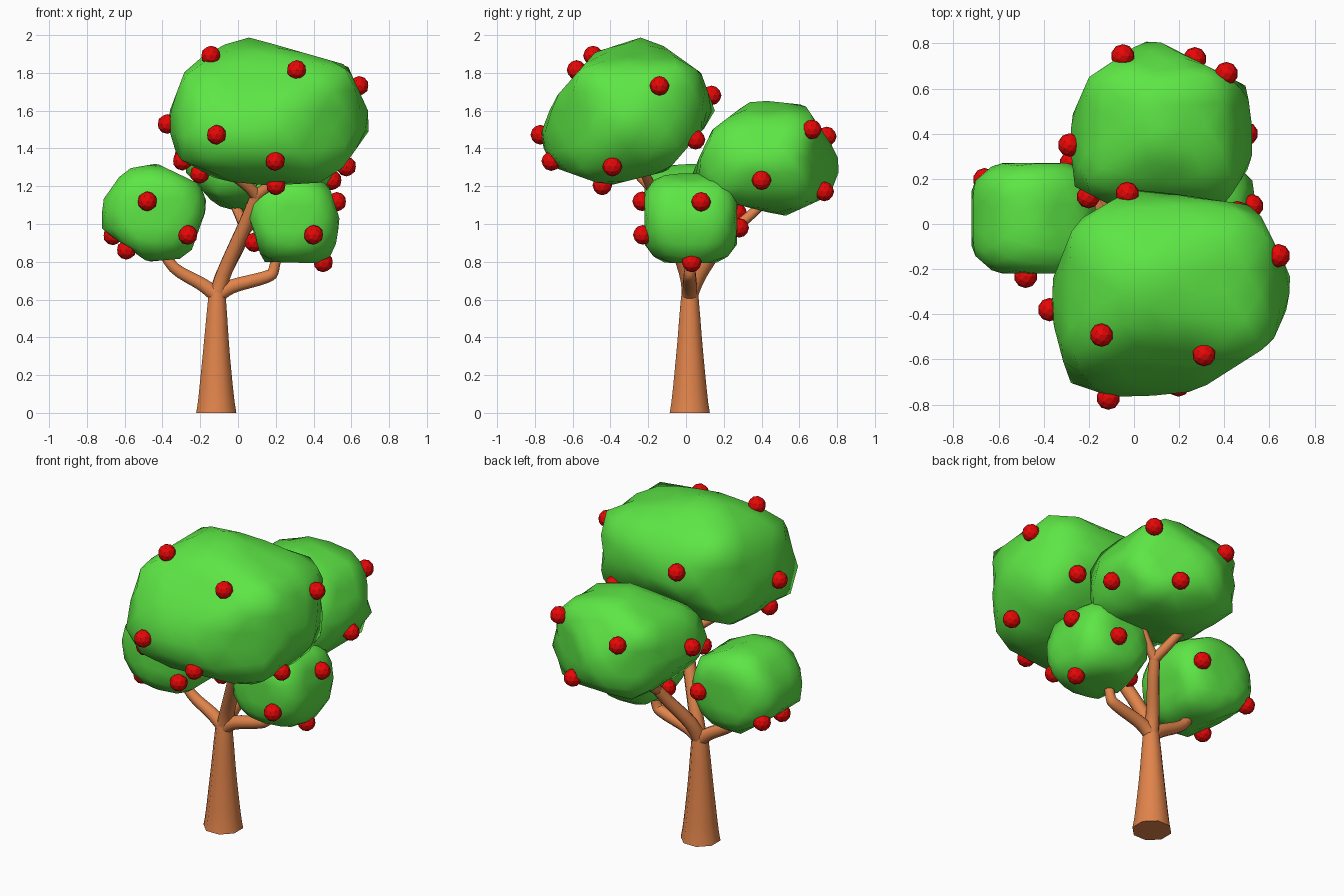
import bpy, bmesh
from mathutils import Matrix, Vector

cube = bpy.data.objects.get("Cube")
if cube:
    bpy.data.objects.remove(cube, do_unlink=True)


def material(name, rgb):
    mat = bpy.data.materials.new(name)
    mat.use_nodes = True
    mat.diffuse_color = (*rgb, 1)
    mat.node_tree.nodes["Principled BSDF"].inputs["Base Color"].default_value = (*rgb, 1)
    return mat


leaf_green = material("leaf_green", (0.11, 0.79, 0.06))
bark_brown = material("bark_brown", (0.75, 0.23, 0.07))
fruit_red = material("fruit_red", (0.8, 0.002, 0.002))


def add_object(name, bm, mat, smooth):
    mesh = bpy.data.meshes.new(name)
    bmesh.ops.recalc_face_normals(bm, faces=bm.faces[:])
    bm.to_mesh(mesh)
    bm.free()
    for poly in mesh.polygons:
        poly.use_smooth = smooth
    mesh.materials.append(mat)
    obj = bpy.data.objects.new(name, mesh)
    bpy.context.collection.objects.link(obj)
    return obj


def pressing_planes(outline, a, b, center):
    """Outward normal and distance from the center for each edge of a convex outline."""
    middle = Vector((center[a], center[b]))
    for p, q in zip(outline, outline[1:] + outline[:1]):
        edge = Vector(q) - Vector(p)
        flat = Vector((edge.y, -edge.x)).normalized()
        distance = flat.dot(Vector(p) - middle)
        normal = Vector((0, 0, 0))
        normal[a], normal[b] = flat if distance > 0 else -flat
        yield normal, abs(distance)


def foliage(name, depth, front, side=(), top=(), power=2.4, swell=1.1):
    """Swollen round clump, pressed flat against its convex outlines."""
    spans = [[p[0] for p in front], depth, [p[1] for p in front]]
    low = Vector([min(s) for s in spans])
    high = Vector([max(s) for s in spans])
    center, radius = (low + high) / 2, (high - low) / 2
    planes = [*pressing_planes(front, 0, 2, center),
              *pressing_planes(side, 1, 2, center),
              *pressing_planes(top, 0, 1, center)]
    bm = bmesh.new()
    bmesh.ops.create_icosphere(bm, subdivisions=3, radius=1)
    for v in bm.verts:
        d = v.co.normalized()
        size = swell * sum(abs(k) ** power for k in d) ** (-1 / power)
        co = Vector([d[i] * size * radius[i] for i in range(3)])
        # the front and back always stay within the depth
        press = max(1, abs(co.y) / radius.y, max(n.dot(co) / h for n, h in planes))
        v.co = center + co / press
    return add_object(name, bm, leaf_green, True)


def fruit(name, clump, places):
    """Faceted fruit seated on the surface of a clump."""
    for i, place in enumerate(places):
        _, seat, normal, _ = clump.closest_point_on_mesh(Vector(place))
        bm = bmesh.new()
        bmesh.ops.create_icosphere(bm, subdivisions=2, radius=0.052)
        bmesh.ops.translate(bm, verts=bm.verts[:], vec=seat + normal * 0.012)
        add_object(f"{name}_{i + 1}", bm, fruit_red, False)


def limb(name, start, end, points, sides=8):
    """Smoothed tube through the points, tapering from one radius to another."""
    pts = [Vector(p) for p in points]
    path = []
    for i in range(len(pts) - 1):
        p0, p1, p2 = pts[max(i - 1, 0)], pts[i], pts[i + 1]
        p3 = pts[min(i + 2, len(pts) - 1)]
        for t in (0, 0.25, 0.5, 0.75):
            path.append(0.5 * (2 * p1 + (p2 - p0) * t
                               + (2 * p0 - 5 * p1 + 4 * p2 - p3) * t ** 2
                               + (3 * p1 - p0 - 3 * p2 + p3) * t ** 3))
    path.append(pts[-1])
    last = len(path) - 1
    bm = bmesh.new()
    rings = []
    for i, p in enumerate(path):
        tangent = path[min(i + 1, last)] - path[max(i - 1, 0)]
        turn = Vector((0, 0, 1)).rotation_difference(tangent.normalized())
        spoke = Vector((start + (end - start) * i / last, 0, 0))
        ring = []
        for k in range(sides):
            spin = Matrix.Rotation(6.28318 * (k + 0.5) / sides, 3, "Z")
            ring.append(bm.verts.new(p + turn @ (spin @ spoke)))
        rings.append(ring)
    for a, b in zip(rings, rings[1:]):
        for k in range(sides):
            n = (k + 1) % sides
            bm.faces.new((a[k], a[n], b[n], b[k]))
    bm.faces.new(rings[0])
    bm.faces.new(rings[-1])
    obj = add_object(name, bm, bark_brown, True)
    # keep the cut ends flat
    for poly in obj.data.polygons:
        poly.use_smooth = len(poly.vertices) == 4


# Trunk and branches
crotch = (-0.11, 0.02, 0.62)
front_fork = (0.1, -0.15, 1.15)
back_fork = (0.04, 0.23, 0.97)
limb("trunk", 0.115, 0.042, [(-0.115, 0.02, 0), (-0.115, 0.02, 0.3), (-0.11, 0.02, 0.67)])
limb("right_branch", 0.045, 0.026,
     [crotch, (-0.19, 0.02, 0.68), (-0.34, 0.02, 0.77), (-0.42, 0.02, 0.9)])
limb("left_branch", 0.045, 0.026,
     [crotch, (-0.03, 0.02, 0.67), (0.15, 0.02, 0.72), (0.19, 0.02, 0.76), (0.21, 0.02, 0.9)])
limb("front_branch", 0.045, 0.036,
     [crotch, (-0.07, 0, 0.75), (0.04, -0.09, 1), front_fork])
limb("front_fork_right", 0.035, 0.024, [front_fork, (0.05, -0.19, 1.2), (-0.06, -0.27, 1.28)])
limb("front_fork_left", 0.035, 0.024, [front_fork, (0.15, -0.18, 1.19), (0.25, -0.22, 1.27)])
limb("back_branch", 0.045, 0.032, [crotch, (-0.08, 0.07, 0.73), (0, 0.17, 0.88), back_fork])
limb("back_fork_left", 0.032, 0.024, [back_fork, (0.1, 0.24, 1.04), (0.19, 0.26, 1.18)])
limb("back_fork_right", 0.032, 0.024, [back_fork, (0.02, 0.31, 1.02), (-0.03, 0.43, 1.13)])

# Foliage clumps
front_foliage = foliage(
    "front_foliage", (-0.78, 0.16),
    front=[(-0.38, 1.55), (-0.27, 1.84), (0.02, 2), (0.58, 1.84), (0.72, 1.53),
           (0.5, 1.22), (0.2, 1.2), (-0.1, 1.23), (-0.32, 1.35)],
    side=[(-0.78, 1.45), (-0.7, 1.66), (-0.48, 1.91), (-0.2, 2), (0.08, 1.8),
          (0.16, 1.58), (-0.1, 1.28), (-0.42, 1.2), (-0.7, 1.3)],
    top=[(-0.39, -0.32), (-0.29, -0.7), (-0.1, -0.78), (0.28, -0.74), (0.61, -0.53),
         (0.72, -0.28), (0.54, 0.08), (0, 0.16), (-0.26, 0.01)], swell=1.14)
back_foliage = foliage(
    "back_foliage", (0.03, 0.83),
    front=[(-0.3, 1.3), (-0.12, 1.1), (0.1, 1.04), (0.4, 1.1), (0.54, 1.32),
           (0.4, 1.57), (0.1, 1.66), (-0.2, 1.53)],
    side=[(0.03, 1.27), (0.14, 1.5), (0.35, 1.66), (0.63, 1.63), (0.83, 1.33),
          (0.76, 1.15), (0.52, 1.04), (0.12, 1.14)],
    top=[(-0.29, 0.18), (-0.3, 0.42), (-0.2, 0.65), (0.07, 0.83), (0.5, 0.61),
         (0.54, 0.3), (0.4, 0.08), (0, 0.03)])
right_foliage = foliage(
    "right_foliage", (-0.22, 0.27),
    front=[(-0.72, 1.12), (-0.6, 1.29), (-0.43, 1.32), (-0.2, 1.21), (-0.16, 1.1),
           (-0.26, 0.82), (-0.48, 0.8), (-0.72, 0.97)])
left_foliage = foliage(
    "left_foliage", (-0.22, 0.27),
    front=[(0.04, 1.1), (0.13, 0.8), (0.5, 0.79), (0.54, 1.02), (0.48, 1.21),
           (0.3, 1.27), (0.1, 1.22)])

# Fruit
fruit("front_fruit", front_foliage,
      [(-0.14, -0.49, 1.88), (0.31, -0.55, 1.79), (0.66, -0.14, 1.74), (-0.38, -0.38, 1.53),
       (-0.12, -0.79, 1.47), (0.2, -0.73, 1.32), (0.58, -0.39, 1.3), (0.2, -0.44, 1.22),
       (-0.03, 0.16, 1.69), (0.45, 0.03, 1.46), (-0.29, -0.4, 1.34)])
fruit("back_fruit", back_foliage,
      [(0.4, 0.65, 1.5), (-0.05, 0.76, 1.47), (0.5, 0.4, 1.23), (0.24, 0.68, 1.2),
       (-0.3, 0.35, 1.37), (-0.21, 0.12, 1.26)])
fruit("right_fruit", right_foliage,
      [(-0.48, -0.2, 1.12), (-0.28, -0.18, 0.95), (-0.6, -0.1, 0.85), (-0.61, 0.16, 1),
       (-0.29, 0.19, 1.05)])
fruit("left_fruit", left_foliage,
      [(0.4, -0.18, 0.95), (0.45, 0.03, 0.8), (0.53, 0.08, 1.12), (0.35, 0.26, 0.98),
       (0.11, 0.06, 0.91)])
